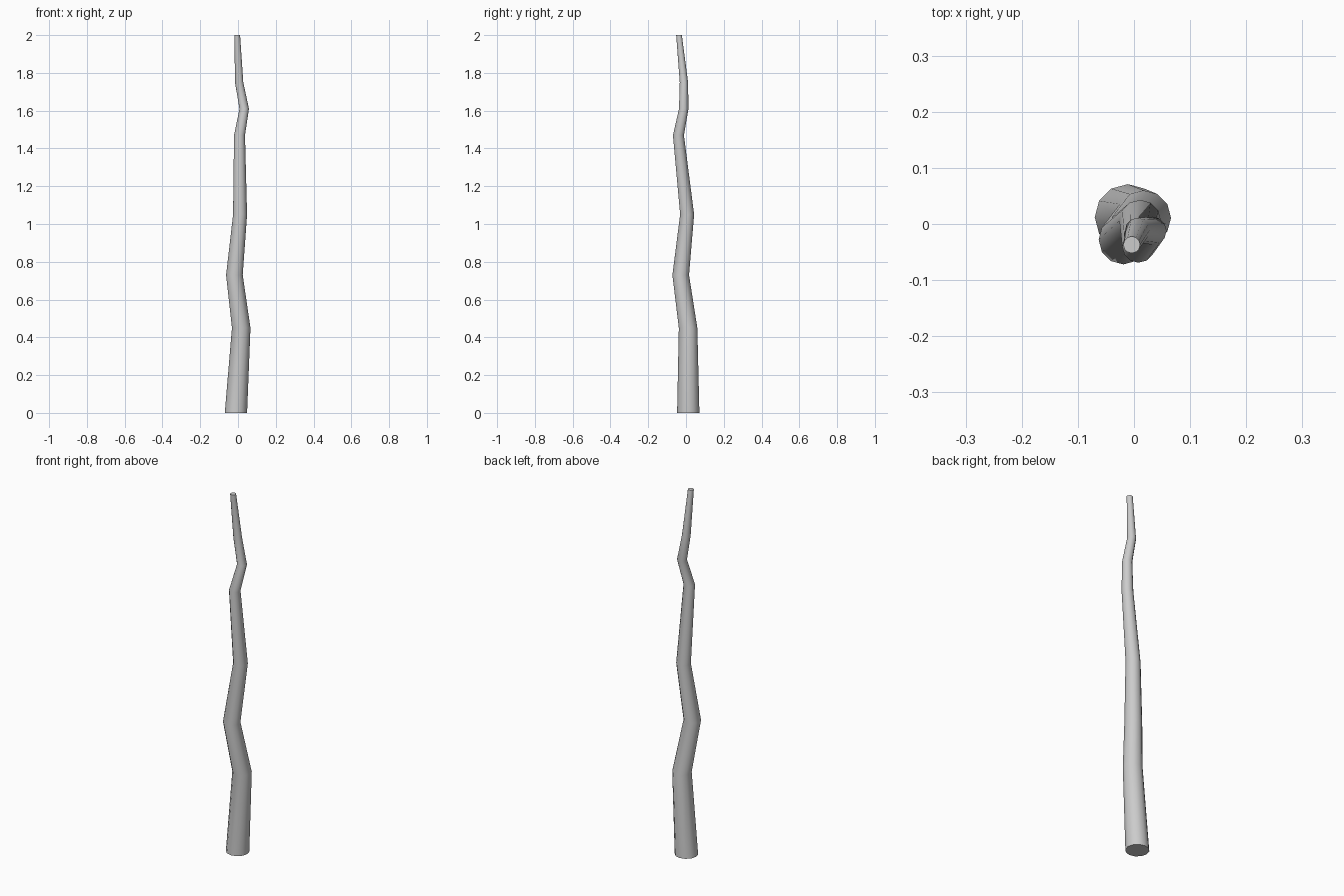
import bpy, bmesh, math

if "Cube" in bpy.data.objects:
    bpy.data.objects.remove(bpy.data.objects["Cube"])

SIDES = 12
# Centre line and radius of each knot along the crooked stick: x, y, z, r
knots = [
    (-0.011, 0.012, 0.00, 0.059),
    (0.017, 0.011, 0.45, 0.049),
    (-0.019, -0.028, 0.73, 0.044),
    (0.011, 0.006, 1.05, 0.037),
    (0.008, -0.040, 1.47, 0.029),
    (0.033, -0.012, 1.61, 0.025),
    (0.006, -0.011, 1.75, 0.022),
    (-0.004, -0.037, 2.00, 0.015),
]

# Tapered stick: one ring per knot, bridged and capped
bm = bmesh.new()
rings = []
for x, y, z, r in knots:
    ring = []
    for i in range(SIDES):
        a = 2 * math.pi * i / SIDES
        ring.append(bm.verts.new((x + r * math.cos(a), y + r * math.sin(a), z)))
    rings.append(ring)
for low, high in zip(rings, rings[1:]):
    for i in range(SIDES):
        j = (i + 1) % SIDES
        bm.faces.new((low[i], low[j], high[j], high[i]))
bm.faces.new(rings[0][::-1])
bm.faces.new(rings[-1])

mesh = bpy.data.meshes.new("stick")
bm.to_mesh(mesh)
bm.free()
stick = bpy.data.objects.new("stick", mesh)
bpy.context.collection.objects.link(stick)

# Smooth sides with crisp end caps
bpy.context.view_layer.objects.active = stick
stick.select_set(True)
bpy.ops.object.shade_smooth_by_angle(angle=math.radians(50))
